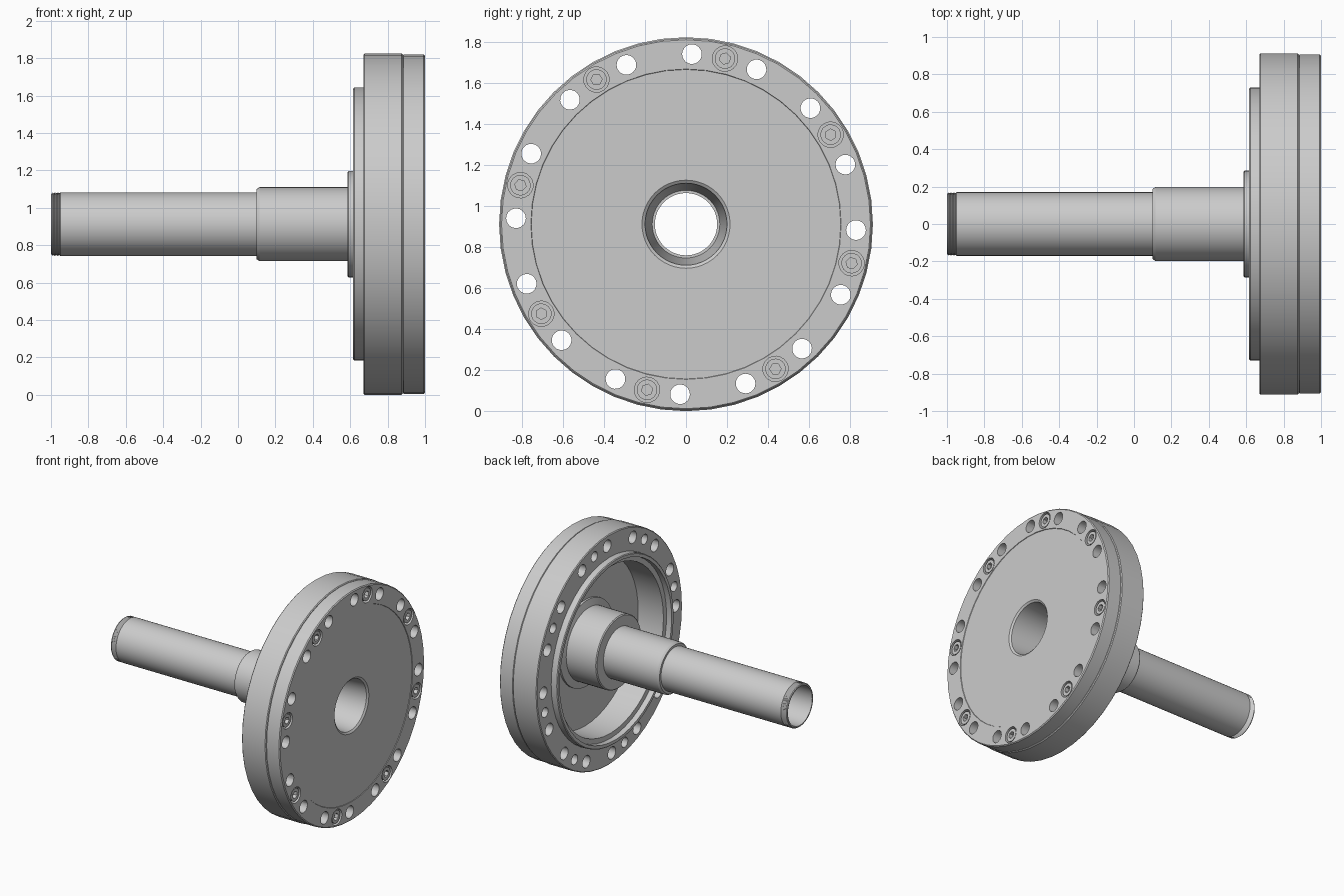
import bpy, bmesh, math
from mathutils import Matrix, Vector

CZ = 0.912  # height of the shaft axis

if "Cube" in bpy.data.objects:
    bpy.data.objects.remove(bpy.data.objects["Cube"], do_unlink=True)

steel = bpy.data.materials.new("steel grey")
steel.use_nodes = True
steel.diffuse_color = (0.6, 0.6, 0.6, 1)
steel.node_tree.nodes["Principled BSDF"].inputs["Base Color"].default_value = (0.6, 0.6, 0.6, 1)


def finish(name, bm):
    bmesh.ops.recalc_face_normals(bm, faces=bm.faces)
    mesh = bpy.data.meshes.new(name)
    bm.to_mesh(mesh)
    bm.free()
    mesh.materials.append(steel)
    obj = bpy.data.objects.new(name, mesh)
    bpy.context.collection.objects.link(obj)
    return obj


def lathe(name, profile, sides):
    """Spin a closed (x, radius) outline around the shaft axis."""
    bm = bmesh.new()
    rings = []
    for i in range(sides):
        a = 2 * math.pi * i / sides
        rings.append([bm.verts.new((x, r * math.cos(a), CZ + r * math.sin(a)))
                      for x, r in profile])
    n = len(profile)
    for i in range(sides):
        p, q = rings[i], rings[(i + 1) % sides]
        for j in range(n):
            k = (j + 1) % n
            bm.faces.new((p[j], p[k], q[k], q[j]))
    return finish(name, bm)


def rod(bm, angle, radius, x0, x1, sides=20):
    """Cylinder parallel to the shaft, on the bolt circle."""
    a = math.radians(angle)
    centre = Vector(((x0 + x1) / 2, BOLT_R * math.cos(a), CZ + BOLT_R * math.sin(a)))
    turn = Matrix.Rotation(a, 4, "X") @ Matrix.Rotation(math.pi / 2, 4, "Y")
    bmesh.ops.create_cone(bm, cap_ends=True, segments=sides, radius1=radius,
                          radius2=radius, depth=x1 - x0,
                          matrix=Matrix.Translation(centre) @ turn)


def cut(obj, cutter):
    mod = obj.modifiers.new("cut", "BOOLEAN")
    mod.operation = "DIFFERENCE"
    mod.solver = "EXACT"
    mod.object = cutter
    bpy.context.view_layer.objects.active = obj
    bpy.ops.object.modifier_apply(modifier=mod.name)


def smooth(obj):
    bpy.ops.object.select_all(action="DESELECT")
    obj.select_set(True)
    bpy.context.view_layer.objects.active = obj
    bpy.ops.object.shade_smooth_by_angle(angle=math.radians(28))


BOLT_R = 0.83
hole_angles = [-2 + 22.5 * i for i in range(16)]
screw_angles = [31.75 + 45 * i for i in range(8)]

# Spindle: face plate, hub, stepped shaft, threaded tip and bore
thread = []
for i in range(6):
    x = -0.95 - 0.008 * i
    thread += [(x, 0.17), (x - 0.004, 0.164)]
plate = lathe("spindle_plate", [
    (0.996, 0.215), (0.996, 0.755), (1.0, 0.757), (1.0, 0.9), (0.993, 0.907),
    (0.886, 0.907), (0.881, 0.9), (0.881, 0.34), (0.865, 0.34), (0.85, 0.285),
    (0.592, 0.285), (0.585, 0.278), (0.585, 0.198), (0.115, 0.198),
    (0.1, 0.188), (0.1, 0.17)] + thread + [
    (-1.0, 0.162), (-1.0, 0.152), (0.55, 0.152), (0.55, 0.165), (0.985, 0.2)], 48)

# Outer ring with a locating lip, hollow in the middle
ring = lathe("flange_ring", [
    (0.881, 0.66), (0.881, 0.906), (0.875, 0.912), (0.676, 0.912), (0.67, 0.906),
    (0.67, 0.73), (0.622, 0.73), (0.616, 0.724), (0.616, 0.7), (0.66, 0.7),
    (0.66, 0.66)], 48)

# Through holes, screw holes and counterbores
bm = bmesh.new()
for a in hole_angles:
    rod(bm, a, 0.048, 0.5, 1.1)
for a in screw_angles:
    rod(bm, a, 0.039, 0.5, 0.92)
holes = finish("hole_cutter", bm)
bm = bmesh.new()
for a in screw_angles:
    rod(bm, a, 0.062, 0.94, 1.1)
bores = finish("counterbore_cutter", bm)
cut(plate, holes)
cut(plate, bores)
cut(ring, holes)

# Cap screws with hexagon sockets
bm = bmesh.new()
for a in screw_angles:
    rod(bm, a, 0.05, 0.935, 0.994)
heads = finish("screw_heads", bm)
bm = bmesh.new()
for a in screw_angles:
    rod(bm, a, 0.028, 0.965, 1.1, 6)
sockets = finish("socket_cutter", bm)
cut(heads, sockets)
bm = bmesh.new()
for a in screw_angles:
    rod(bm, a, 0.037, 0.72, 0.936)
shanks = finish("screw_shanks", bm)

for cutter in (holes, bores, sockets):
    bpy.data.objects.remove(cutter, do_unlink=True)
for obj in (plate, ring, heads, shanks):
    smooth(obj)
